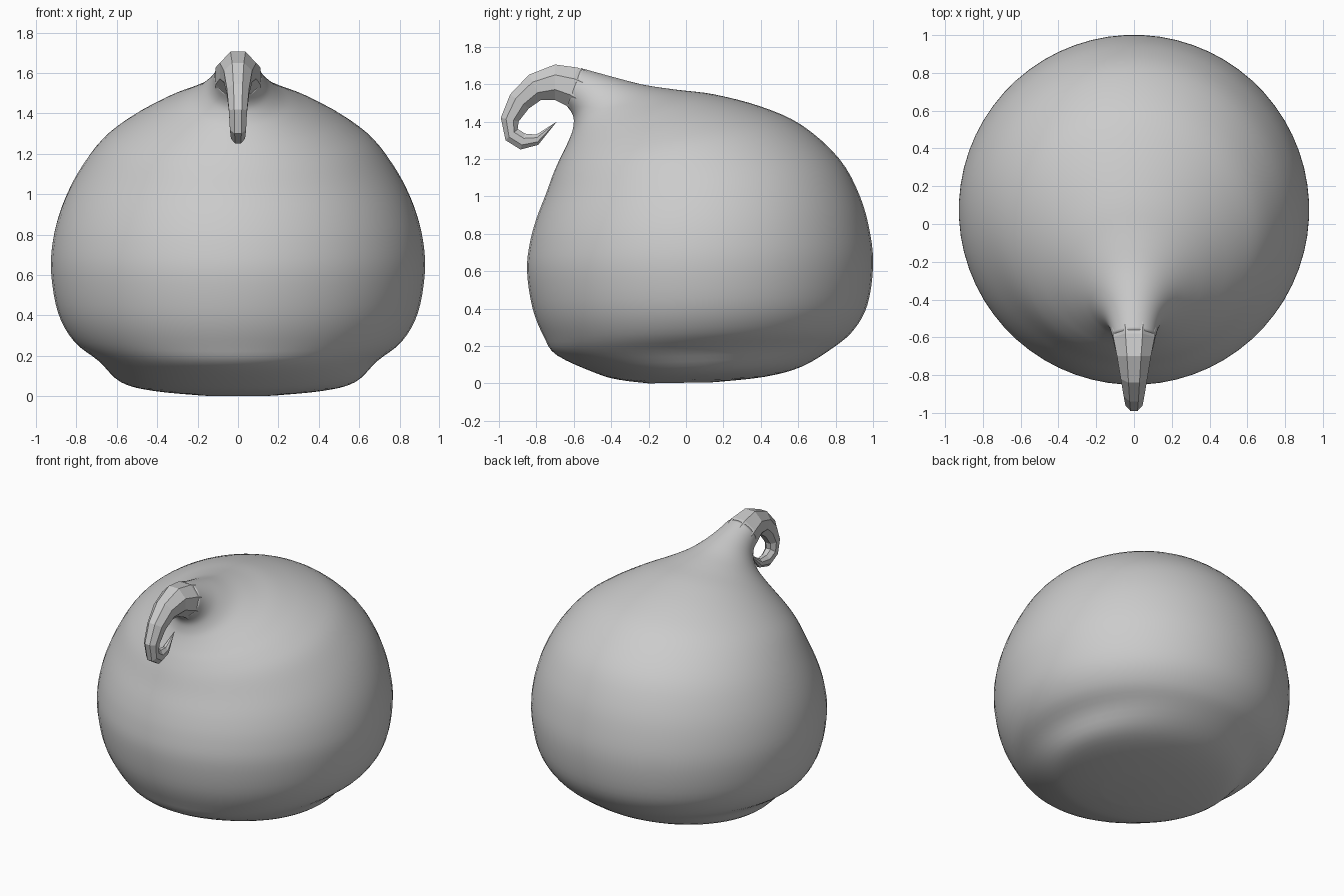
import bpy, bmesh, math
from mathutils import Vector

if "Cube" in bpy.data.objects:
    bpy.data.objects.remove(bpy.data.objects["Cube"])


def spline(rows, steps):
    """Catmull-Rom interpolation through rows of numbers."""
    rows = [Vector(r) for r in rows]
    out = []
    for i in range(len(rows) - 1):
        p0, p1 = rows[max(i - 1, 0)], rows[i]
        p2, p3 = rows[i + 1], rows[min(i + 2, len(rows) - 1)]
        for s in range(steps):
            t = s / steps
            out.append(0.5 * (2 * p1 + (p2 - p0) * t
                              + (2 * p0 - 5 * p1 + 4 * p2 - p3) * t * t
                              + (3 * p1 - p0 - 3 * p2 + p3) * t ** 3))
    return out + [rows[-1]]


def loft(name, sections, sides, tip=None, smooth=True):
    """Skin tilted ellipses: (back y, back z, front y, front z, half width)."""
    bm = bmesh.new()
    fit = 1 / math.cos(math.pi / sides)
    rings = []
    for by, bz, fy, fz, w in sections:
        mid = Vector((0, (by + fy) / 2, (bz + fz) / 2))
        axis = Vector((0, (by - fy) / 2, (bz - fz) / 2))
        ring = []
        for k in range(sides):
            a = 2 * math.pi * (k + 0.5) / sides
            ring.append(bm.verts.new(mid + axis * math.cos(a) * fit
                                     + Vector((w * math.sin(a) * fit, 0, 0))))
        rings.append(ring)
    for a, b in zip(rings, rings[1:]):
        for k in range(sides):
            n = (k + 1) % sides
            bm.faces.new((a[k], a[n], b[n], b[k]))
    bm.faces.new(rings[0])
    if tip:
        t = bm.verts.new(tip)
        for k in range(sides):
            bm.faces.new((rings[-1][k], rings[-1][(k + 1) % sides], t))
    else:
        bm.faces.new(rings[-1])
    bmesh.ops.recalc_face_normals(bm, faces=bm.faces)
    for f in bm.faces:
        f.smooth = smooth
    me = bpy.data.meshes.new(name)
    bm.to_mesh(me)
    bm.free()
    ob = bpy.data.objects.new(name, me)
    bpy.context.collection.objects.link(ob)
    return ob


# Round body, flattened below, drawn up into a neck at the front
body = [
    (.15, .006, -.20, .0, .18), (.42, .035, -.35, .018, .42),
    (.62, .09, -.47, .05, .58), (.80, .20, -.69, .15, .69),
    (.90, .29, -.76, .25, .81), (.97, .42, -.82, .40, .89),
    (1.0, .62, -.85, .60, .925), (.985, .80, -.835, .75, .915),
    (.93, 1.0, -.80, .88, .87), (.82, 1.2, -.75, 1.01, .79),
    (.62, 1.38, -.71, 1.12, .68), (.40, 1.48, -.675, 1.20, .555),
    (.15, 1.545, -.645, 1.26, .42), (-.05, 1.57, -.62, 1.315, .31),
    (-.22, 1.595, -.605, 1.36, .22), (-.36, 1.63, -.60, 1.41, .16),
    (-.47, 1.66, -.61, 1.445, .13), (-.56, 1.685, -.635, 1.48, .115),
]
loft("body", spline(body, 4), 64)

# Faceted curl hooking forward and back under itself
curl = [
    (-.48, 1.65, -.61, 1.46, .115), (-.58, 1.688, -.637, 1.483, .11),
    (-.70, 1.705, -.70, 1.515, .09), (-.84, 1.65, -.775, 1.515, .07),
    (-.94, 1.545, -.84, 1.47, .055), (-.99, 1.42, -.895, 1.40, .045),
    (-.965, 1.30, -.90, 1.36, .04), (-.885, 1.25, -.86, 1.335, .035),
    (-.79, 1.275, -.80, 1.33, .025),
]
loft("curled_tip", curl, 8, tip=(0, -.69, 1.40), smooth=False)
